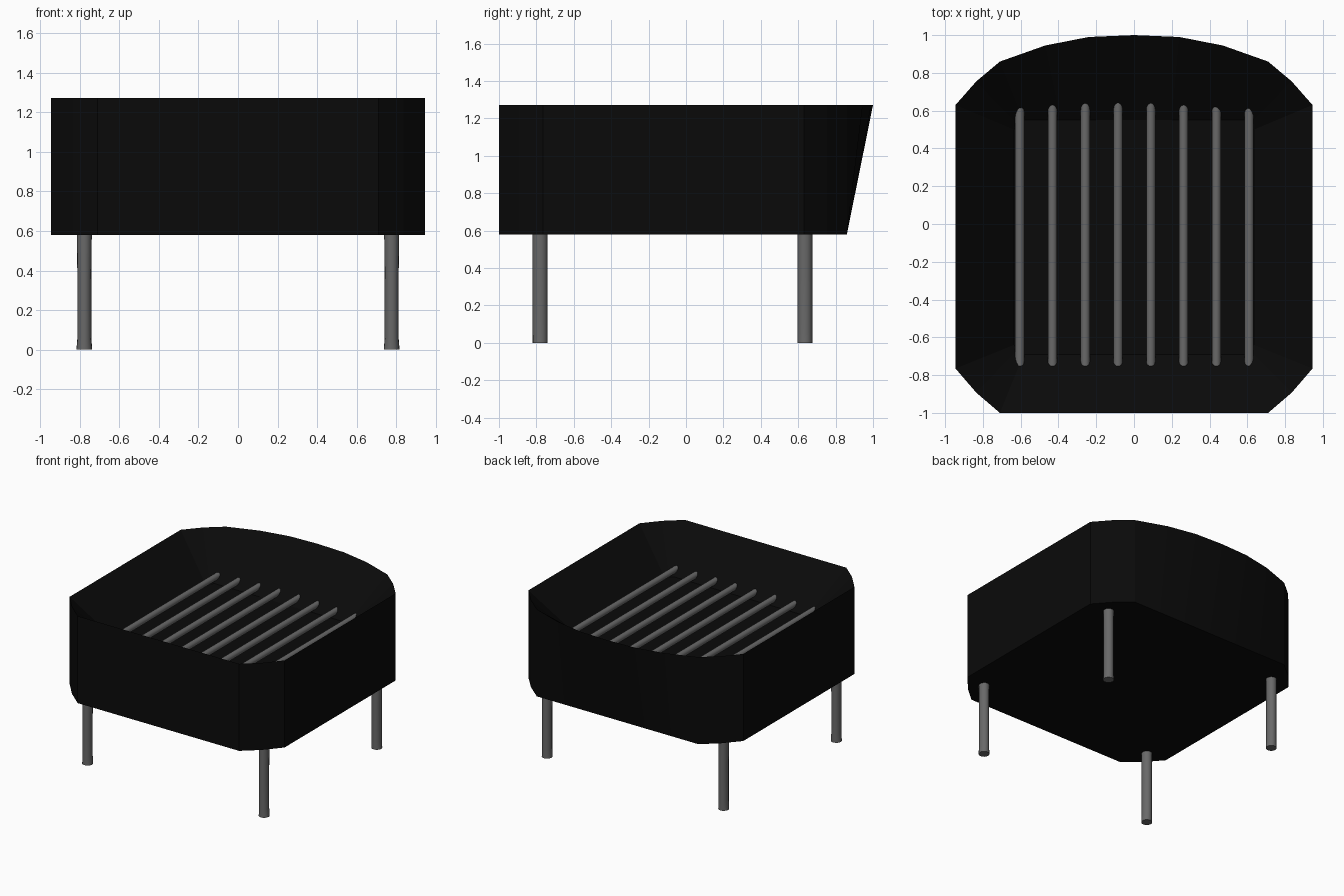
import bpy, bmesh, math

if "Cube" in bpy.data.objects:
    bpy.data.objects.remove(bpy.data.objects["Cube"])


def material(name, v):
    m = bpy.data.materials.new(name)
    m.diffuse_color = (v, v, v, 1)
    m.use_nodes = True
    m.node_tree.nodes["Principled BSDF"].inputs["Base Color"].default_value = m.diffuse_color
    return m


BLACK = material("black_enamel", 0.003)
STEEL = material("dark_steel", 0.14)


def loft(name, rings, mat, smooth=False):
    """Skin equal-length rings of points and cap both ends."""
    bm = bmesh.new()
    loops = [[bm.verts.new(p) for p in ring] for ring in rings]
    n = len(loops[0])
    for a, b in zip(loops, loops[1:]):
        for i in range(n):
            j = (i + 1) % n
            bm.faces.new((a[i], a[j], b[j], b[i]))
    bm.faces.new(loops[0])
    bm.faces.new(loops[-1])
    bmesh.ops.recalc_face_normals(bm, faces=bm.faces)
    me = bpy.data.meshes.new(name)
    bm.to_mesh(me)
    bm.free()
    me.materials.append(mat)
    ob = bpy.data.objects.new(name, me)
    bpy.context.collection.objects.link(ob)
    if smooth:
        bpy.ops.object.select_all(action='DESELECT')
        ob.select_set(True)
        bpy.context.view_layer.objects.active = ob
        bpy.ops.object.shade_smooth_by_angle(angle=math.radians(40))
    return ob


def outline(half, z):
    """Mirror the right half (front to back centre) into a closed ring."""
    full = half + [(-x, y) for x, y in reversed(half) if x > 0]
    return [(x, y, z) for x, y in full]


# Body: straight back edge below, bowed rim above, dished top with flat floor
sides = [(0.71, -1.0), (0.835, -0.893), (0.945, -0.765),
         (0.945, 0.63), (0.835, 0.755), (0.71, 0.86)]
base = sides + [(0.47, 0.86), (0.24, 0.86), (0, 0.86)]
rim = sides + [(0.47, 0.945), (0.24, 0.99), (0, 1.0)]
floor = [(0.585, -0.69), (0.615, -0.668), (0.635, -0.64),
         (0.635, 0.50), (0.615, 0.528), (0.585, 0.55),
         (0.39, 0.55), (0.20, 0.55), (0, 0.55)]
loft("fire_box", [outline(base, 0.58), outline(rim, 1.272),
                  outline(floor, 0.97)], BLACK)

# Grate bars, running front to back with their ends set into the dish
for i in range(8):
    x = -0.605 + i * 0.1735
    rings = [[(x + 0.024 * math.cos(t * math.pi / 8), y,
               1.007 + 0.024 * math.sin(t * math.pi / 8)) for t in range(16)]
             for y in (-0.79, 0.68)]
    loft(f"grate_bar_{i + 1}", rings, STEEL, True)

# Legs, with slightly splayed feet
for y, end in ((-0.78, "front"), (0.635, "back")):
    for s, side in ((-1, "left"), (1, "right")):
        rings = [[(s * 0.776 + rx * math.cos(t * math.pi / 8),
                   y + 0.04 * math.sin(t * math.pi / 8), z) for t in range(16)]
                 for z, rx in ((0, 0.04), (0.06, 0.035), (0.35, 0.035), (0.6, 0.038))]
        loft(f"{end}_{side}_leg", rings, STEEL, True)
